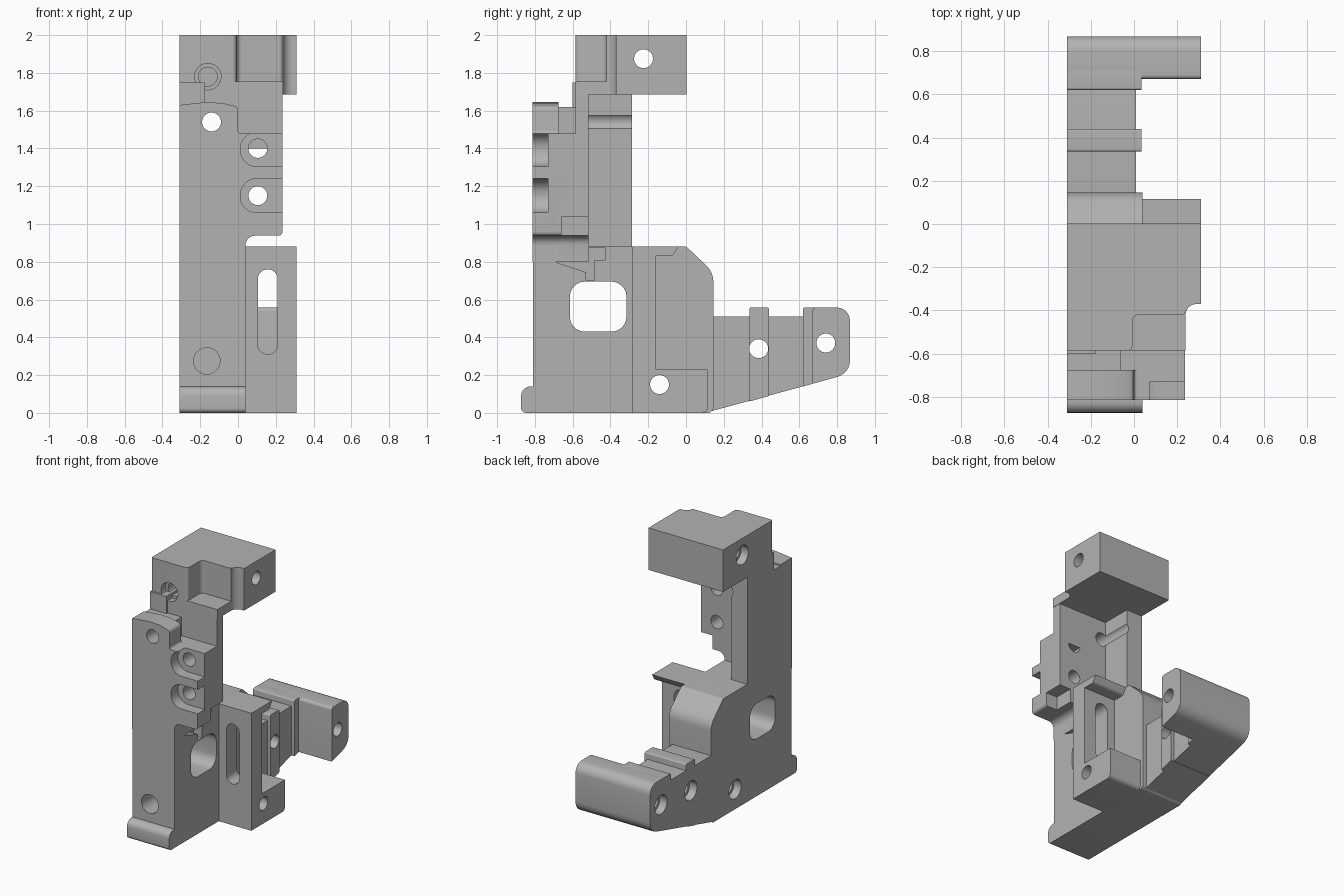
import bpy, bmesh, math
from mathutils import Vector

if "Cube" in bpy.data.objects:
    bpy.data.objects.remove(bpy.data.objects["Cube"])

grey = bpy.data.materials.new("plain grey")
grey.use_nodes = True
grey.diffuse_color = (0.45, 0.45, 0.45, 1)
grey.node_tree.nodes["Principled BSDF"].inputs["Base Color"].default_value = (0.45, 0.45, 0.45, 1)

L, R = -0.31, 0.31      # flat outer side and opposite side
WEB = 0.04              # inner side of the main body


def rounded(points, steps=6):
    """Replace every (a, b, radius) corner by an arc."""
    out = []
    for i, p in enumerate(points):
        c = Vector(p[:2])
        if len(p) < 3:
            out.append(c)
            continue
        u = (Vector(points[i - 1][:2]) - c).normalized()
        v = (Vector(points[(i + 1) % len(points)][:2]) - c).normalized()
        half = u.angle(v) / 2
        mid = c + (u + v).normalized() * p[2] / math.sin(half)
        start = c + u * p[2] / math.tan(half) - mid
        end = c + v * p[2] / math.tan(half) - mid
        sweep = start.angle_signed(end)
        for k in range(steps + 1):
            t = -sweep * k / steps
            out.append(mid + Vector((start.x * math.cos(t) - start.y * math.sin(t),
                                     start.x * math.sin(t) + start.y * math.cos(t))))
    return out


def prism(name, axis, lo, hi, points):
    """Extrude a profile along an axis: X uses (y,z), Y uses (x,z), Z uses (x,y)."""
    place = {"X": lambda a, b, d: (d, a, b),
             "Y": lambda a, b, d: (a, d, b),
             "Z": lambda a, b, d: (a, b, d)}[axis]
    bm = bmesh.new()
    base = bm.faces.new([bm.verts.new(place(p.x, p.y, lo)) for p in rounded(points)])
    ext = bmesh.ops.extrude_face_region(bm, geom=[base])
    moved = [g for g in ext["geom"] if isinstance(g, bmesh.types.BMVert)]
    bmesh.ops.translate(bm, verts=moved, vec=place(0, 0, hi - lo))
    bmesh.ops.recalc_face_normals(bm, faces=bm.faces)
    mesh = bpy.data.meshes.new(name)
    bm.to_mesh(mesh)
    bm.free()
    mesh.materials.append(grey)
    obj = bpy.data.objects.new(name, mesh)
    bpy.context.scene.collection.objects.link(obj)
    return obj


def rect(a0, a1, b0, b1, *r):
    return [(a0, b0, *r), (a1, b0, *r), (a1, b1, *r), (a0, b1, *r)]


def circle(a, b, r):
    return [(a + r * math.cos(t * math.pi / 16), b + r * math.sin(t * math.pi / 16)) for t in range(32)]


cutters = []


def cut(name, axis, lo, hi, points):
    c = prism(name, axis, lo, hi, points)
    c.hide_render = True
    cutters.append(c)
    return c


def bore(name, y, z):
    """Cross hole with a counterbore on the flat side."""
    return [cut(name, "X", -0.5, 0.5, circle(y, z, 0.05)),
            cut(name + "_seat", "X", -0.5, L + 0.06, circle(y, z, 0.072))]


# Cutters
body_bore = bore("body_bore", -0.14, 0.15)
rib_bore = bore("rib_bore", 0.385, 0.34)
arm_bore = bore("arm_bore", 0.74, 0.37)
head_bore = bore("head_bore", -0.225, 1.875)
window = cut("window_cut", "X", -0.5, 0.5, rect(-0.615, -0.315, 0.43, 0.695, 0.08))
groove = cut("groove_cut", "X", -0.03, 0.2,
             [(-0.725, 0.875), (-0.725, 0.81), (-0.53, 0.745), (-0.53, 0.7),
              (-0.485, 0.7), (-0.485, 0.81), (-0.43, 0.81), (-0.43, 0.875)])
foot_screw = cut("low_screw_cut", "Y", -1, -0.62, circle(-0.165, 0.275, 0.07))
head_screw = [cut("head_screw_cut", "Y", -1, -0.53, circle(-0.16, 1.78, 0.07)),
              cut("head_screw_core", "Y", -1, -0.4, circle(-0.16, 1.78, 0.05))]
top_hole = cut("top_hole_cut", "Y", -1, -0.1, circle(-0.14, 1.54, 0.05))
slot = cut("slot_cut", "Y", -0.4, 0, rect(0.105, 0.21, 0.31, 0.76, 0.052))
plate_holes = [cut("plate_hole", "Y", -1, 0, circle(0.105, z, 0.05)) for z in (1.15, 1.4)]
pockets = [cut("pocket_cut", "Y", -1, -0.73,
               [(0.4, z - 0.09), (0.105 - 0.092, z - 0.09, 0.085),
                (0.105 - 0.092, z + 0.09, 0.085), (0.4, z + 0.09)]) for z in (1.15, 1.395)]
plate_notch = cut("plate_notch", "X", 0.14, 0.4, rect(-0.66, -0.4, 0.8, 1.04))

parts = []


def part(name, axis, lo, hi, points, cuts=()):
    obj = prism(name, axis, lo, hi, points)
    for c in cuts:
        m = obj.modifiers.new(c.name, "BOOLEAN")
        m.operation, m.solver, m.object = "DIFFERENCE", "EXACT", c
    parts.append(obj)


# Main body and foot
part("lower_body", "X", L, WEB,
     [(-0.81, 0), (0.145, 0, 0.03), (0.145, 0.745, 0.12), (0, 0.882, 0.03), (-0.81, 0.882)],
     [window, groove, foot_screw] + body_bore)
part("foot", "X", L, WEB, [(-0.7, 0), (-0.873, 0, 0.025), (-0.873, 0.14, 0.05), (-0.7, 0.14)])

# Upright: thin side wall, front strip and core
part("side_wall", "X", L, -0.175, rect(-0.6, -0.285, 0.8, 1.75), [top_hole])
part("front_strip", "Y", -0.813, -0.675,
     [(L, 0.8), (WEB, 0.8), (WEB, 1.48, 0.015), (0, 1.48, 0.015), (0, 1.62, 0.025),
      (-0.08, 1.64), (-0.17, 1.645), (L, 1.63)], [top_hole] + pockets)
part("upright_core", "X", L, -0.06, rect(-0.7, -0.515, 0.8, 1.62), [top_hole])

# Mounting plate with two pocketed holes
part("plate_front", "Y", -0.813, -0.72,
     [(-0.1, 0.8), (WEB, 0.8), (WEB, 0.938, 0.05), (0.235, 0.938, 0.02), (0.235, 1.48), (-0.1, 1.48)],
     pockets + plate_holes)
part("plate_back", "Y", -0.73, -0.515,
     [(-0.1, 0.8), (WEB, 0.8), (WEB, 0.938, 0.05), (0.235, 0.938, 0.02), (0.235, 1.48), (-0.1, 1.48)],
     plate_holes + [plate_notch])
part("plate_top", "Y", -0.585, -0.515, rect(-0.1, 0.235, 1.4, 1.755), [top_hole])
part("neck", "Y", -0.585, -0.515, rect(L, 0, 1.5, 1.75), head_screw + [top_hole])

# Head block with a stepped front corner
side_step = [(0.238, -0.37, 0.05), (R, -0.37), (R, 0.003), (L, 0.003)]
part("head_base", "Z", 1.685, 1.755, [(L, -0.585), (0.238, -0.585)] + side_step, head_screw)
part("head_top", "Z", 1.72, 2,
     [(L, -0.585, 0.01), (-0.008, -0.585, 0.02), (-0.008, -0.42, 0.03), (0.238, -0.42, 0.02)] + side_step,
     head_screw + head_bore)

# Slotted bracket beside the body
part("slotted_plate", "Y", -0.285, -0.16, rect(-0.02, R, 0, 0.882), [slot] + body_bore)
part("bracket_lid", "X", -0.02, R,
     [(-0.2, 0.83), (-0.07, 0.83, 0.03), (-0.04, 0.882), (-0.2, 0.882)])
part("bracket_base", "X", -0.02, R,
     [(-0.2, 0), (0.115, 0, 0.03), (0.115, 0.23), (-0.2, 0.23)], body_bore)


# Rear arm: slanted underside, raised ribs and end block
def under(y):
    return max(0.0, (y - 0.12) * 0.28)


def arm_section(name, x1, y0, y1, top, cuts):
    part(name, "X", L, x1, [(y0, under(y0)), (y1, under(y1)), (y1, top, 0.01), (y0, top, 0.01)], cuts)


arm_section("arm_web", 0.01, 0.1, 0.7, 0.51, rib_bore + arm_bore)
arm_section("arm_rib", 0.035, 0.335, 0.44, 0.558, rib_bore)
arm_section("end_shoulder", 0.035, 0.62, 0.72, 0.558, arm_bore)
part("arm_end", "X", L, R,
     [(0.67, under(0.67)), (0.868, under(0.868), 0.09), (0.868, 0.558, 0.07), (0.67, 0.558, 0.02)], arm_bore)

# Bake the cuts, drop the cutters and smooth the rounded faces
bpy.context.view_layer.update()
deps = bpy.context.evaluated_depsgraph_get()
baked = [bpy.data.meshes.new_from_object(o.evaluated_get(deps)) for o in parts]
for o, mesh in zip(parts, baked):
    o.modifiers.clear()
    o.data = mesh
for c in cutters:
    bpy.data.objects.remove(c)
bpy.ops.object.select_all(action="DESELECT")
for o in parts:
    o.select_set(True)
bpy.context.view_layer.objects.active = parts[0]
bpy.ops.object.shade_smooth_by_angle(angle=math.radians(30))
